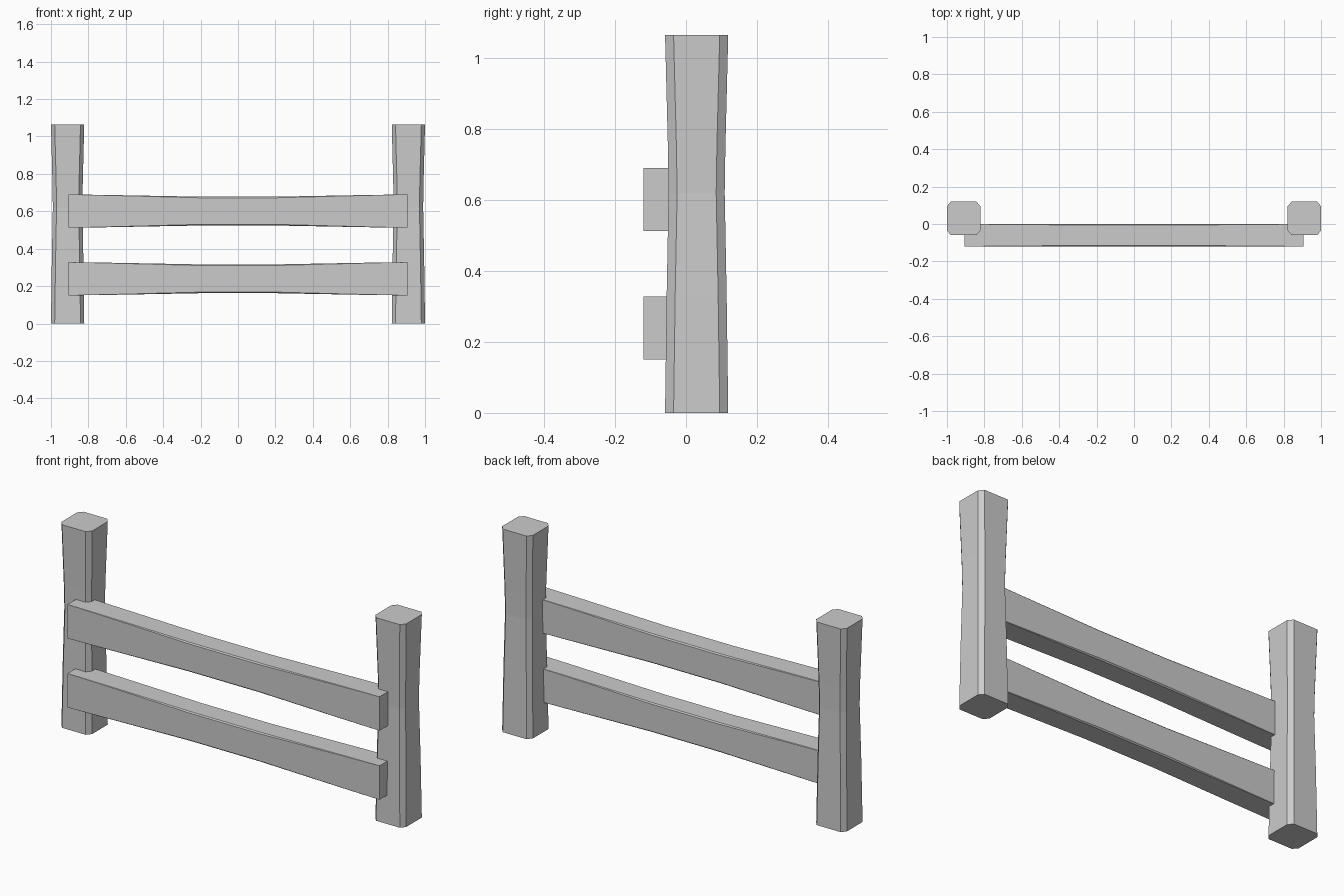
import bpy, bmesh

if "Cube" in bpy.data.objects:
    bpy.data.objects.remove(bpy.data.objects["Cube"])


def section(w, h, cu, cv):
    """Rectangle w x h with chamfered corners, as 8 points."""
    a, b = w / 2, h / 2
    return [(a, -b + cv), (a, b - cv), (a - cu, b), (-a + cu, b),
            (-a, b - cv), (-a, -b + cv), (-a + cu, -b), (a - cu, -b)]


def loft(name, rings):
    """Skin a list of equally sized point rings and cap both ends."""
    bm = bmesh.new()
    loops = [[bm.verts.new(p) for p in ring] for ring in rings]
    n = len(loops[0])
    for lo, hi in zip(loops, loops[1:]):
        for i in range(n):
            j = (i + 1) % n
            bm.faces.new((lo[i], lo[j], hi[j], hi[i]))
    bm.faces.new(loops[0][::-1])
    bm.faces.new(loops[-1])
    bmesh.ops.remove_doubles(bm, verts=bm.verts[:], dist=0.0005)
    bmesh.ops.recalc_face_normals(bm, faces=bm.faces[:])
    mesh = bpy.data.meshes.new(name)
    bm.to_mesh(mesh)
    bm.free()
    obj = bpy.data.objects.new(name, mesh)
    bpy.context.collection.objects.link(obj)
    return obj


# Upright posts: chamfered square section with a slight waist
POST = [(0, 0.178), (0.33, 0.169), (0.62, 0.158), (0.75, 0.162), (1.065, 0.178)]
for name, cx in (("left_post", -0.911), ("right_post", 0.911)):
    loft(name, [[(cx + u, 0.03 + v, z) for u, v in section(w, w, 0.02, 0.024)]
                for z, w in POST])

# Rails: plain square ends, thinner and softly chamfered in the middle
HALF = [(0.905, 0.178, 0.0), (0.71, 0.173, 0.002), (0.2, 0.154, 0.006)]
RAIL = [(-x, h, c) for x, h, c in HALF] + HALF[::-1]
for name, cz in (("lower_rail", 0.239), ("upper_rail", 0.601)):
    loft(name, [[(x, -0.06 + u, cz + v) for u, v in section(0.12, h, c, c)]
                for x, h, c in RAIL])
